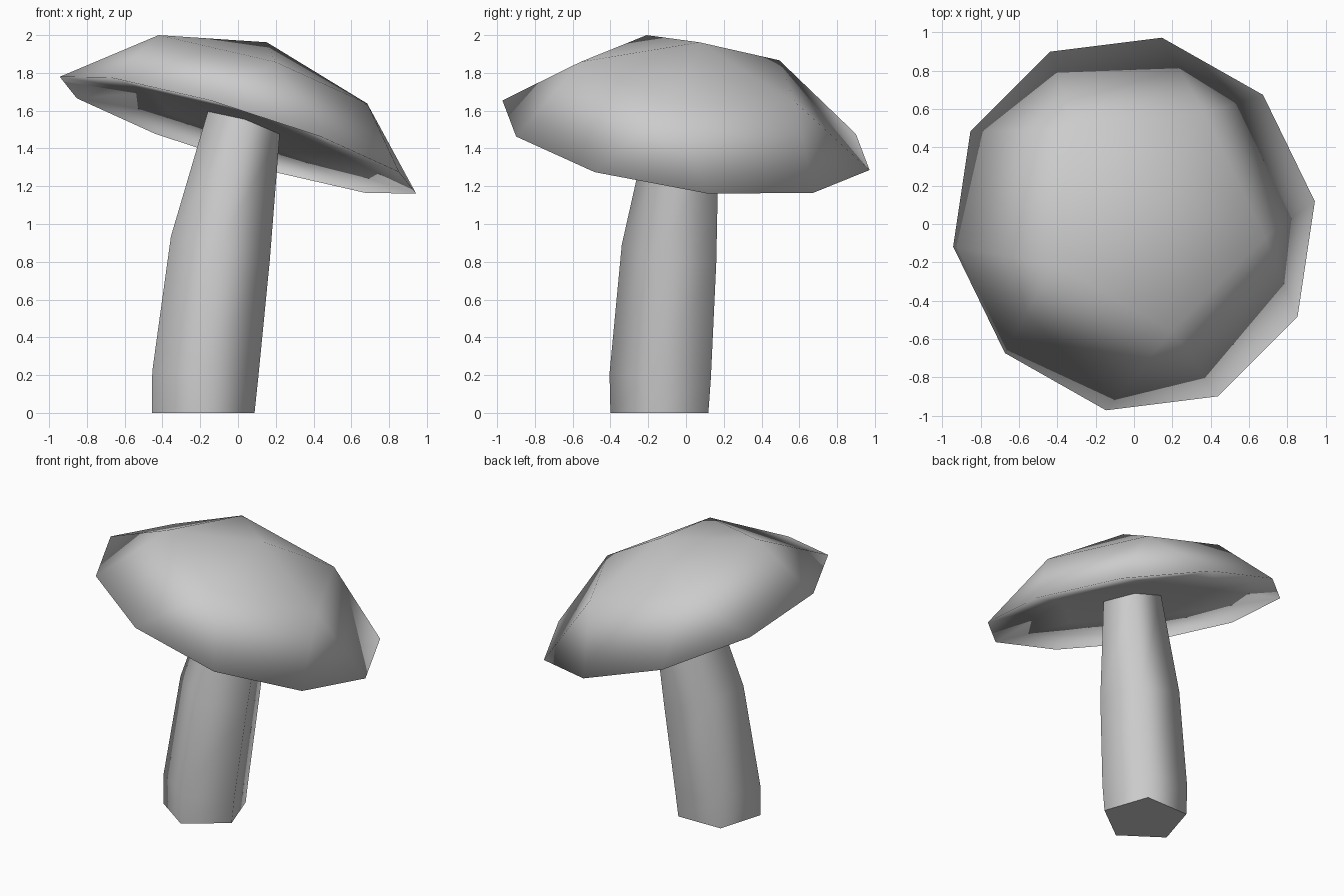
import bpy, bmesh
from math import cos, sin, radians
from mathutils import Vector

cube = bpy.data.objects.get("Cube")
if cube:
    bpy.data.objects.remove(cube)

mat = bpy.data.materials.new("plain_grey")
mat.use_nodes = True
GREY = (0.6, 0.6, 0.6, 1)
mat.diffuse_color = GREY
mat.node_tree.nodes["Principled BSDF"].inputs["Base Color"].default_value = GREY

# Lean of the cap: its axis points up, left and a little back
TILT = Vector((0, 0, 1)).rotation_difference(Vector((0.31, 0.143, 1)))


def ring(bm, angles, radius, height):
    return [bm.verts.new((radius * cos(radians(a)), radius * sin(radians(a)), height))
            for a in angles]


def finish(bm, name):
    bmesh.ops.recalc_face_normals(bm, faces=bm.faces)
    mesh = bpy.data.meshes.new(name)
    bm.to_mesh(mesh)
    bm.free()
    mesh.materials.append(mat)
    obj = bpy.data.objects.new(name, mesh)
    bpy.context.collection.objects.link(obj)
    return obj


# Cap: ten-sided rim, five-sided shoulder and peak above, shallow hollow below
bm = bmesh.new()
five = [206 + 72 * i for i in range(5)]
rim = ring(bm, [a + s for a in five for s in (-18, 18)], 1.0, 0)
for radius, height, tip in ((0.615, 0.35, 0.52), (0.55, 0.055, 0.07)):
    mid = ring(bm, five, radius, height)
    peak = bm.verts.new((0, 0, tip))
    for i in range(5):
        j = (i + 1) % 5
        bm.faces.new((mid[i], mid[j], peak))
        bm.faces.new((rim[2 * i], rim[2 * i + 1], mid[i]))
        bm.faces.new((rim[2 * i + 1], rim[2 * j], mid[j], mid[i]))
for f in bm.faces:
    f.smooth = True
for v in bm.verts:
    v.co = TILT @ v.co + Vector((0, 0, 1.47))
finish(bm, "cap")

# Stem: leaning five-sided tube; each level is centre, radius, share of the tilt
LEVELS = [((-0.185, -0.115, 0), 0.285, 0),
          ((-0.175, -0.11, 0.2), 0.295, 0.2),
          ((-0.095, -0.065, 0.86), 0.275, 0.8),
          ((0.03, 0.01, 1.53), 0.2, 1)]
bm = bmesh.new()
rings = []
for centre, radius, share in LEVELS:
    loop = ring(bm, [-17 + 72 * i for i in range(5)], radius, 0)
    for v in loop:
        v.co.z = -share * (0.31 * v.co.x + 0.143 * v.co.y)
        v.co += Vector(centre)
    rings.append(loop)
for low, high in zip(rings, rings[1:]):
    for i in range(5):
        j = (i + 1) % 5
        bm.faces.new((low[i], low[j], high[j], high[i])).smooth = True
bm.faces.new(rings[0][::-1])
bm.faces.new(rings[-1])
# Keep the foot crisp
for e in bm.edges:
    e.smooth = not all(v in rings[0] for v in e.verts)
finish(bm, "stem")
